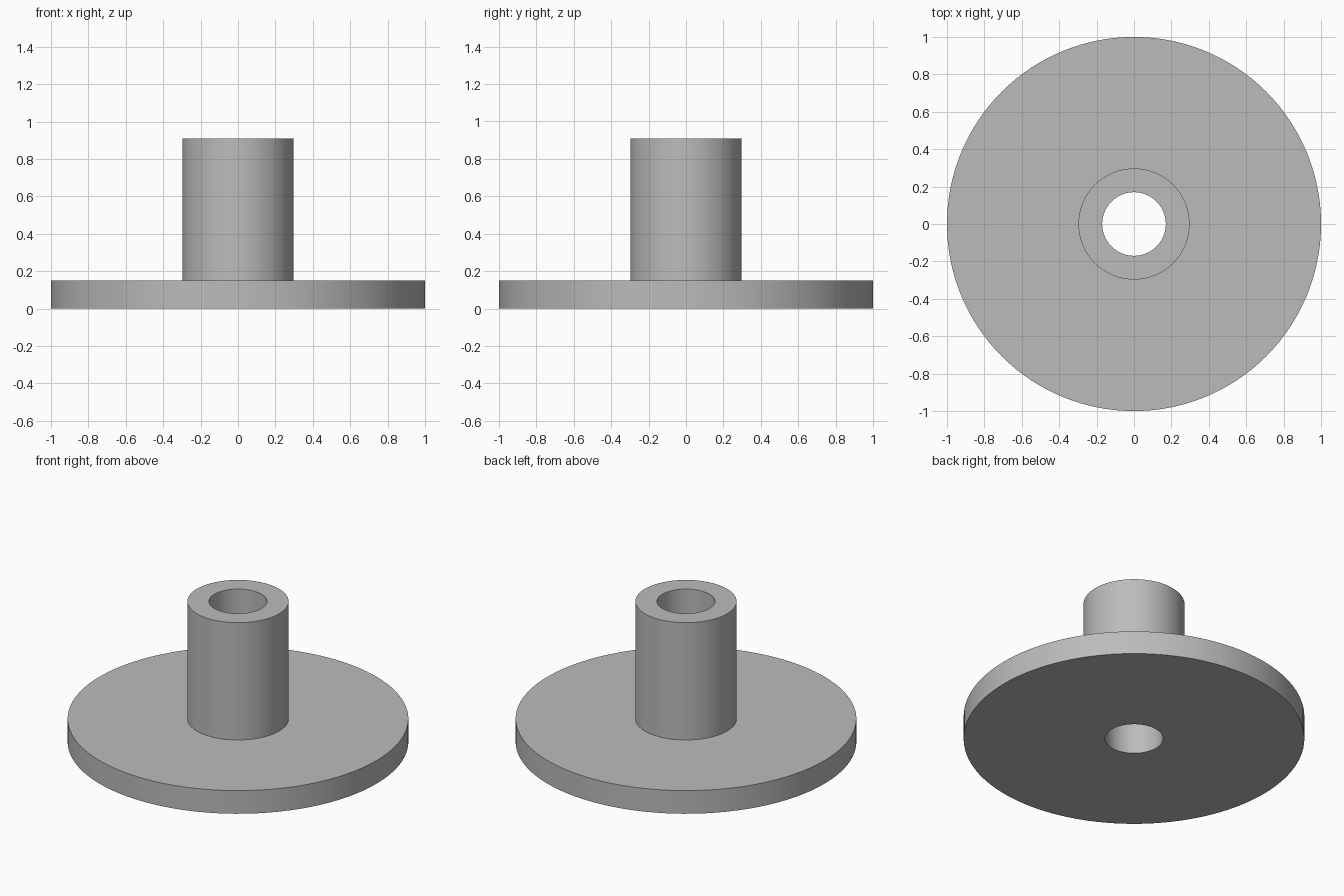
import bpy
import bmesh
import math

SEGMENTS = 128
BORE, HUB, RIM = 0.17, 0.297, 1.0
FLANGE_TOP, HUB_TOP = 0.15, 0.91

cube = bpy.data.objects.get("Cube")
if cube:
    bpy.data.objects.remove(cube, do_unlink=True)


def make_material(name, colour):
    mat = bpy.data.materials.new(name)
    mat.use_nodes = True
    mat.diffuse_color = colour
    mat.node_tree.nodes["Principled BSDF"].inputs["Base Color"].default_value = colour
    return mat


def lathe(name, profile, mat):
    """Revolve a closed (radius, height) outline around the z axis."""
    bm = bmesh.new()
    rings = []
    for i in range(SEGMENTS):
        a = math.tau * i / SEGMENTS
        rings.append([bm.verts.new((r * math.cos(a), r * math.sin(a), z))
                      for r, z in profile])
    count = len(profile)
    for i, ring in enumerate(rings):
        after = rings[(i + 1) % SEGMENTS]
        for j in range(count):
            k = (j + 1) % count
            bm.faces.new((ring[j], after[j], after[k], ring[k]))
    bmesh.ops.recalc_face_normals(bm, faces=bm.faces)
    mesh = bpy.data.meshes.new(name)
    bm.to_mesh(mesh)
    bm.free()
    mesh.materials.append(mat)
    obj = bpy.data.objects.new(name, mesh)
    bpy.context.collection.objects.link(obj)
    bpy.ops.object.select_all(action="DESELECT")
    obj.select_set(True)
    bpy.context.view_layer.objects.active = obj
    bpy.ops.object.shade_smooth_by_angle(angle=math.radians(30))
    return obj


grey = make_material("plain grey", (0.5, 0.5, 0.5, 1.0))

# Flange and hub in one solid, with a bore right through
lathe("flanged_hub", [
    (BORE, 0), (RIM, 0), (RIM, FLANGE_TOP),
    (HUB, FLANGE_TOP), (HUB, HUB_TOP), (BORE, HUB_TOP),
], grey)
